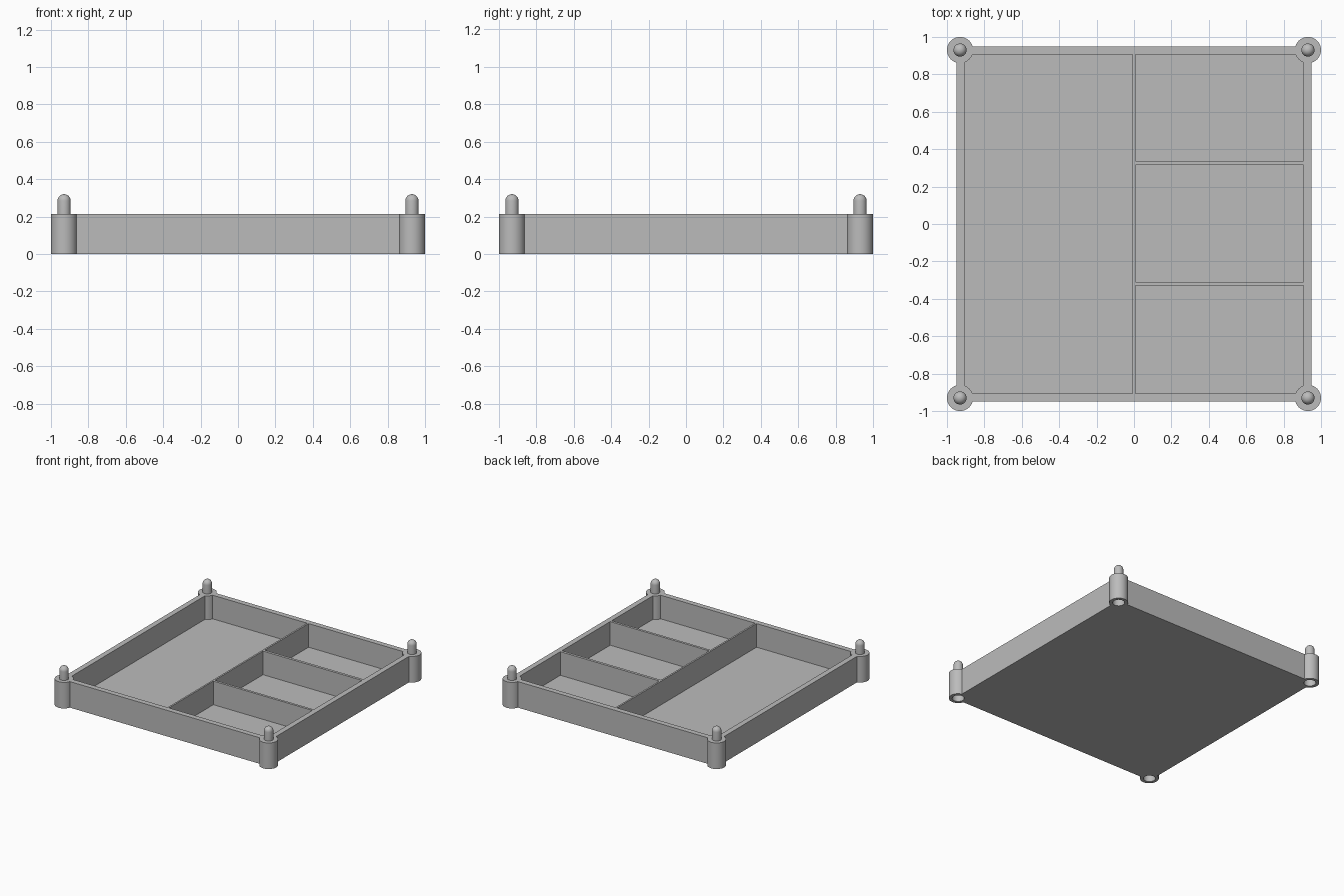
import bpy
import bmesh
from math import cos, sin, pi, radians
from mathutils import Matrix, Vector

cube = bpy.data.objects.get("Cube")
if cube:
    bpy.data.objects.remove(cube, do_unlink=True)

HEIGHT, FLOOR = 0.214, 0.02
OUTER, INNER, POST = 0.95, 0.906, 0.93
POST_R, PEG_R, SOCKET_R = 0.07, 0.035, 0.045
PEG_TOP, SOCKET_TOP = 0.32, 0.12

grey = bpy.data.materials.new("plain grey")
grey.use_nodes = True
colour = (0.5, 0.5, 0.5, 1)
grey.diffuse_color = colour
grey.node_tree.nodes["Principled BSDF"].inputs["Base Color"].default_value = colour


def make_object(name, bm):
    bmesh.ops.recalc_face_normals(bm, faces=bm.faces[:])
    mesh = bpy.data.meshes.new(name)
    bm.to_mesh(mesh)
    bm.free()
    mesh.materials.append(grey)
    obj = bpy.data.objects.new(name, mesh)
    bpy.context.collection.objects.link(obj)
    return obj


def add_box(bm, x0, x1, y0, y1, z0, z1):
    centre = Vector((x0 + x1, y0 + y1, z0 + z1)) / 2
    size = Matrix.Diagonal((x1 - x0, y1 - y0, z1 - z0, 1))
    bmesh.ops.create_cube(bm, size=1, matrix=Matrix.Translation(centre) @ size)


# Tray block: a square whose corners are scooped out to receive the posts
bm = bmesh.new()
scoop = 0.057
edge = OUTER - POST
reach = (scoop ** 2 - edge ** 2) ** 0.5
corner = [Vector((OUTER, POST - reach, 0))]
for i in range(9):
    a = radians(-90 - 90 * i / 8)
    corner.append(Vector((POST + scoop * cos(a), POST + scoop * sin(a), 0)))
corner.append(Vector((POST - reach, OUTER, 0)))
outline = [Matrix.Rotation(k * pi / 2, 3, 'Z') @ p for k in range(4) for p in corner]
base = bm.faces.new([bm.verts.new(p) for p in outline])
top = bmesh.ops.extrude_face_region(bm, geom=[base])["geom"]
bmesh.ops.translate(bm, vec=(0, 0, HEIGHT),
                    verts=[v for v in top if isinstance(v, bmesh.types.BMVert)])
tray = make_object("tray", bm)

# Compartments: one long on the right, three short on the left
bm = bmesh.new()
add_box(bm, -INNER, -0.007, -INNER, INNER, FLOOR, 0.4)
for y0, y1 in ((-INNER, -0.33), (-0.31, 0.315), (0.337, INNER)):
    add_box(bm, 0.007, INNER, y0, y1, FLOOR, 0.4)
cutter = make_object("compartment_cutter", bm)
cutter.hide_render = True
cut = tray.modifiers.new("compartments", 'BOOLEAN')
cut.operation = 'DIFFERENCE'
cut.solver = 'EXACT'
cut.object = cutter
bpy.context.view_layer.update()
solid = bpy.data.meshes.new_from_object(
    tray.evaluated_get(bpy.context.evaluated_depsgraph_get()))
tray.modifiers.clear()
tray.data = solid
bpy.data.objects.remove(cutter, do_unlink=True)

# Corner posts: socket below, round-topped peg above, turned as one profile
profile = [(0, SOCKET_TOP), (SOCKET_R, SOCKET_TOP), (SOCKET_R, 0),
           (POST_R, 0), (POST_R, HEIGHT), (PEG_R, HEIGHT)]
for i in range(9):
    a = pi / 2 * i / 8
    profile.append((PEG_R * cos(a), PEG_TOP - PEG_R + PEG_R * sin(a)))

for side, sx in (("right", -1), ("left", 1)):
    for end, sy in (("front", -1), ("back", 1)):
        bm = bmesh.new()
        verts = [bm.verts.new((r, 0, z)) for r, z in profile]
        edges = [bm.edges.new(pair) for pair in zip(verts, verts[1:])]
        bmesh.ops.spin(bm, geom=verts + edges, cent=(0, 0, 0), axis=(0, 0, 1),
                       angle=2 * pi, steps=48)
        bmesh.ops.remove_doubles(bm, verts=bm.verts[:], dist=0.0001)
        post = make_object(f"{end}_{side}_post", bm)
        post.location = (sx * POST, sy * POST, 0)
        bpy.ops.object.select_all(action='DESELECT')
        post.select_set(True)
        bpy.context.view_layer.objects.active = post
        bpy.ops.object.shade_smooth_by_angle(angle=radians(35))
